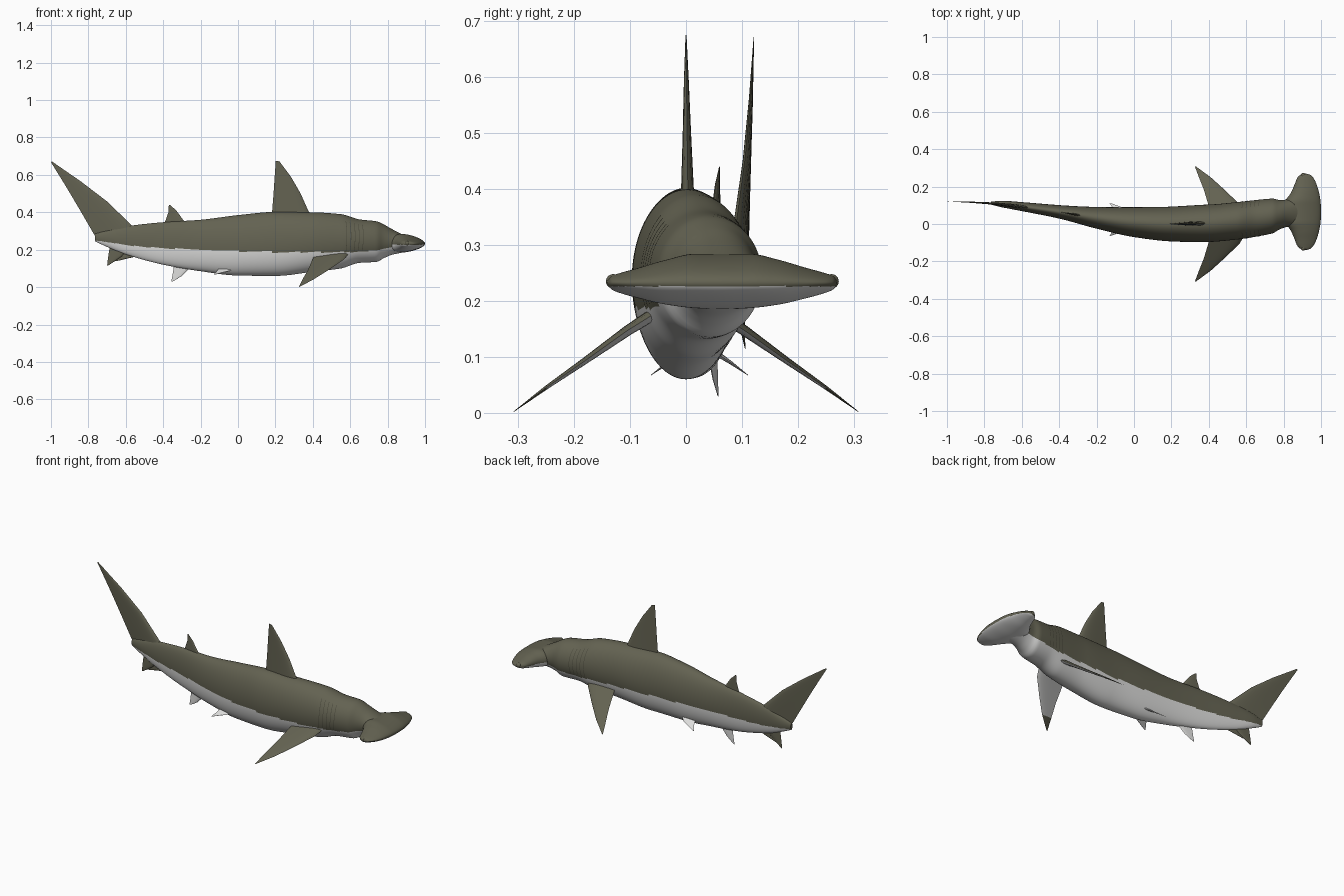
import bpy, bmesh, math
from mathutils import Vector

if "Cube" in bpy.data.objects:
    bpy.data.objects.remove(bpy.data.objects["Cube"])


def material(name, rgb):
    m = bpy.data.materials.new(name)
    m.diffuse_color = (*rgb, 1)
    m.use_nodes = True
    m.node_tree.nodes["Principled BSDF"].inputs["Base Color"].default_value = m.diffuse_color
    return m


OLIVE = material("olive back", (0.125, 0.122, 0.083))
WHITE = material("pale belly", (0.72, 0.72, 0.71))
DARK = material("dark slit", (0.07, 0.068, 0.046))

# Body stations: x, centre y, half width, top z, bottom z
BODY = [(-0.765, 0.112, 0.008, 0.285, 0.245), (-0.70, 0.106, 0.018, 0.305, 0.215),
        (-0.60, 0.093, 0.024, 0.325, 0.175), (-0.40, 0.065, 0.036, 0.347, 0.12),
        (-0.20, 0.033, 0.058, 0.360, 0.085), (0.0, 0.010, 0.08, 0.385, 0.062),
        (0.20, 0.0, 0.093, 0.402, 0.06), (0.40, 0.004, 0.10, 0.400, 0.082),
        (0.55, 0.017, 0.10, 0.390, 0.10), (0.65, 0.030, 0.098, 0.362, 0.13),
        (0.74, 0.043, 0.093, 0.352, 0.135), (0.78, 0.050, 0.078, 0.335, 0.155),
        (0.82, 0.058, 0.073, 0.312, 0.172), (0.90, 0.065, 0.08, 0.272, 0.19),
        (0.97, 0.067, 0.05, 0.244, 0.215), (0.995, 0.067, 0.005, 0.234, 0.228)]
# Hammer stations: distance from middle, back x, front x, top z, bottom z
HAMMER = [(0.0, 0.80, 1.0, 0.282, 0.187), (0.05, 0.805, 0.998, 0.282, 0.189),
          (0.10, 0.838, 0.99, 0.272, 0.195), (0.15, 0.86, 0.975, 0.258, 0.206),
          (0.18, 0.872, 0.96, 0.25, 0.214), (0.198, 0.89, 0.942, 0.244, 0.221),
          (0.205, 0.908, 0.918, 0.236, 0.230)]
# Height where the back colour meets the belly colour
LINE = [(-0.765, 0.25), (-0.5, 0.215), (-0.2, 0.2), (0.2, 0.188),
        (0.6, 0.187), (0.75, 0.2), (0.85, 0.218), (1.0, 0.226)]


def interp(table, x):
    """Smooth (monotone cubic) lookup of every column of a table."""
    x = max(table[0][0], min(table[-1][0], x))
    i = next(k for k in range(len(table) - 1) if x <= table[k + 1][0])

    def slope(k, c):
        if k == 0 or k == len(table) - 1:
            return 0 if k == 0 and table is HAMMER else \
                (table[min(k + 1, len(table) - 1)][c] - table[max(k - 1, 0)][c]) / \
                (table[min(k + 1, len(table) - 1)][0] - table[max(k - 1, 0)][0])
        a = (table[k][c] - table[k - 1][c]) / (table[k][0] - table[k - 1][0])
        b = (table[k + 1][c] - table[k][c]) / (table[k + 1][0] - table[k][0])
        return 0 if a * b <= 0 else 2 * a * b / (a + b)

    h = table[i + 1][0] - table[i][0]
    t = (x - table[i][0]) / h
    return [(2*t**3 - 3*t*t + 1) * table[i][c] + (t**3 - 2*t*t + t) * h * slope(i, c)
            + (3*t*t - 2*t**3) * table[i + 1][c] + (t**3 - t*t) * h * slope(i + 1, c)
            for c in range(1, len(table[0]))]


def loft(name, rings, mats, rule=None, closed=True, angle=50):
    bm = bmesh.new()
    vs = [[bm.verts.new(p) for p in r] for r in rings]
    n = len(rings[0])
    for a, b in zip(vs, vs[1:]):
        for k in range(n if closed else n - 1):
            j = (k + 1) % n
            bm.faces.new((a[k], a[j], b[j], b[k]))
    if closed:
        bm.faces.new(vs[0])
        bm.faces.new(vs[-1])
    bmesh.ops.recalc_face_normals(bm, faces=bm.faces)
    bm.normal_update()
    if rule:
        for f in bm.faces:
            f.material_index = rule(f)
    me = bpy.data.meshes.new(name)
    bm.to_mesh(me)
    bm.free()
    ob = bpy.data.objects.new(name, me)
    bpy.context.collection.objects.link(ob)
    for m in mats:
        me.materials.append(m)
    bpy.ops.object.select_all(action='DESELECT')
    ob.select_set(True)
    bpy.context.view_layer.objects.active = ob
    bpy.ops.object.shade_smooth_by_angle(angle=math.radians(angle))
    return ob


def belly(f):
    c = f.calc_center_median()
    return int(c.z < interp(LINE, c.x)[0])


def skin(x, a, grow=0.0):
    """Point on the body surface at x and angle a (0 = +y side, 90 = top)."""
    y, w, top, bot = interp(BODY, x)
    return (x, y + (w + grow) * math.cos(a),
            (top + bot) / 2 + ((top - bot) / 2 + grow) * math.sin(a))


# Body
N, M = 160, 112
loft("body", [[skin(-0.765 + 1.76 * i / N, 2 * math.pi * k / M) for k in range(M)]
              for i in range(N + 1)], [OLIVE, WHITE], belly)

# Hammer-shaped head, lofted sideways
HY = 0.065
rings = []
for i in range(-40, 41):
    d = 0.205 * math.sin(math.pi / 2 * i / 40)
    xb, xf, top, bot = interp(HAMMER, abs(d))
    ring = []
    for k in range(64):
        t = 2 * math.pi * k / 64
        s = math.sin(t) * (1 - 0.3 * math.cos(t))
        z0 = 0.232
        ring.append(((xb + xf) / 2 + (xf - xb) / 2 * math.cos(t), HY + d,
                     z0 + s * ((top - z0) if s > 0 else (z0 - bot))))
    rings.append(ring)
loft("hammer_head", rings, [OLIVE, WHITE],
     lambda f: int(f.calc_center_median().z < 0.226))

# Eyes on the hammer tips
for side, label in ((1, "left"), (-1, "right")):
    bpy.ops.mesh.primitive_uv_sphere_add(segments=24, ring_count=12, radius=0.013,
                                         location=(0.905, HY + side * 0.195, 0.235))
    eye = bpy.context.object
    eye.name = label + "_eye"
    eye.data.materials.append(OLIVE)
    bpy.ops.object.shade_smooth()

# Gill slits: thin strips lying on the skin
for side, label in ((1, "left"), (-1, "right")):
    for g in range(5):
        x0 = 0.575 + 0.022 * g
        strip = []
        for k in range(17):
            a = math.radians(-25 + 75 * k / 16)
            a = a if side > 0 else math.pi - a
            bow = 0.006 * math.sin(math.pi * k / 16)
            strip.append([skin(x0 + bow, a, 0.0015), skin(x0 + bow + 0.003, a, 0.0015)])
        loft(f"{label}_gill_slit_{g + 1}", strip, [DARK], closed=False)


def fin(name, stations, normal, mats, rule=None):
    """Stations are (leading point, trailing point, thickness) from root to tip."""
    normal = Vector(normal).normalized()
    rings = []
    for lead, trail, thick in stations:
        a, b = Vector(lead), Vector(trail)
        upper = [a.lerp(b, (k / 8) ** 1.5) + normal * thick / 2
                 * math.sin(math.pi * (k / 8) ** 0.75) for k in range(9)]
        lower = [2 * a.lerp(b, (k / 8) ** 1.5) - upper[k] for k in range(7, 0, -1)]
        rings.append(upper + lower)
    loft(name, rings, mats, rule, angle=40)


def mid_fin(name, stations, mat):
    """Upright fin on the curved midline; points given as (x, z)."""
    def put(p):
        return (p[0], interp(BODY, p[0])[0] + max(0, -0.765 - p[0]) * 0.04, p[1])
    fin(name, [(put(a), put(b), t) for a, b, t in stations], (0, 1, 0), [mat])


mid_fin("first_dorsal_fin", [((0.40, 0.36), (0.18, 0.36), 0.026), ((0.375, 0.41), (0.183, 0.41), 0.022),
                             ((0.335, 0.50), (0.19, 0.50), 0.015), ((0.283, 0.59), (0.196, 0.59), 0.009),
                             ((0.222, 0.672), (0.202, 0.676), 0.002)], OLIVE)
mid_fin("second_dorsal_fin", [((-0.27, 0.33), (-0.40, 0.33), 0.012), ((-0.295, 0.362), (-0.388, 0.355), 0.01),
                              ((-0.33, 0.41), (-0.372, 0.40), 0.006), ((-0.362, 0.438), (-0.37, 0.44), 0.001)], OLIVE)
mid_fin("upper_tail_lobe", [((-0.54, 0.30), (-0.73, 0.24), 0.022), ((-0.575, 0.337), (-0.758, 0.262), 0.02),
                            ((-0.70, 0.458), (-0.838, 0.40), 0.013), ((-0.84, 0.565), (-0.91, 0.522), 0.007),
                            ((-0.995, 0.672), (-1.0, 0.668), 0.001)], OLIVE)
mid_fin("lower_tail_lobe", [((-0.58, 0.21), (-0.68, 0.24), 0.012), ((-0.62, 0.165), (-0.69, 0.19), 0.009),
                            ((-0.665, 0.135), (-0.697, 0.14), 0.005), ((-0.69, 0.118), (-0.70, 0.114), 0.001)], OLIVE)
mid_fin("tail_keel_fin", [((-0.50, 0.17), (-0.60, 0.20), 0.01), ((-0.54, 0.165), (-0.625, 0.18), 0.007),
                          ((-0.645, 0.14), (-0.66, 0.138), 0.001)], OLIVE)
mid_fin("anal_fin", [((-0.23, 0.12), (-0.34, 0.15), 0.012), ((-0.26, 0.10), (-0.343, 0.11), 0.01),
                     ((-0.30, 0.06), (-0.35, 0.065), 0.005), ((-0.345, 0.032), (-0.357, 0.028), 0.001)], WHITE)


# Pectoral fins: olive above and at the tip, pale underneath
def pectoral_rule(f):
    return int(f.normal.z < 0 and f.calc_center_median().z > 0.05)


for s, label in ((1, "left"), (-1, "right")):
    fin(label + "_pectoral_fin",
        [((0.59, s * 0.06, 0.175), (0.41, s * 0.06, 0.175), 0.022),
         ((0.565, s * 0.105, 0.147), (0.40, s * 0.095, 0.152), 0.019),
         ((0.485, s * 0.182, 0.092), (0.374, s * 0.182, 0.092), 0.012),
         ((0.41, s * 0.25, 0.045), (0.347, s * 0.25, 0.045), 0.007),
         ((0.332, s * 0.307, 0.003), (0.325, s * 0.309, 0.001), 0.001)],
        (0, s * 0.56, 0.83), [OLIVE, WHITE], pectoral_rule)
    # Pelvic fins
    c = 0.024
    fin(label + "_pelvic_fin",
        [((-0.01, c + s * 0.03, 0.107), (-0.10, c + s * 0.03, 0.107), 0.01),
         ((-0.04, c + s * 0.057, 0.089), (-0.11, c + s * 0.057, 0.089), 0.006),
         ((-0.12, c + s * 0.086, 0.068), (-0.13, c + s * 0.087, 0.067), 0.001)],
        (0, s * 0.56, 0.83), [WHITE])
